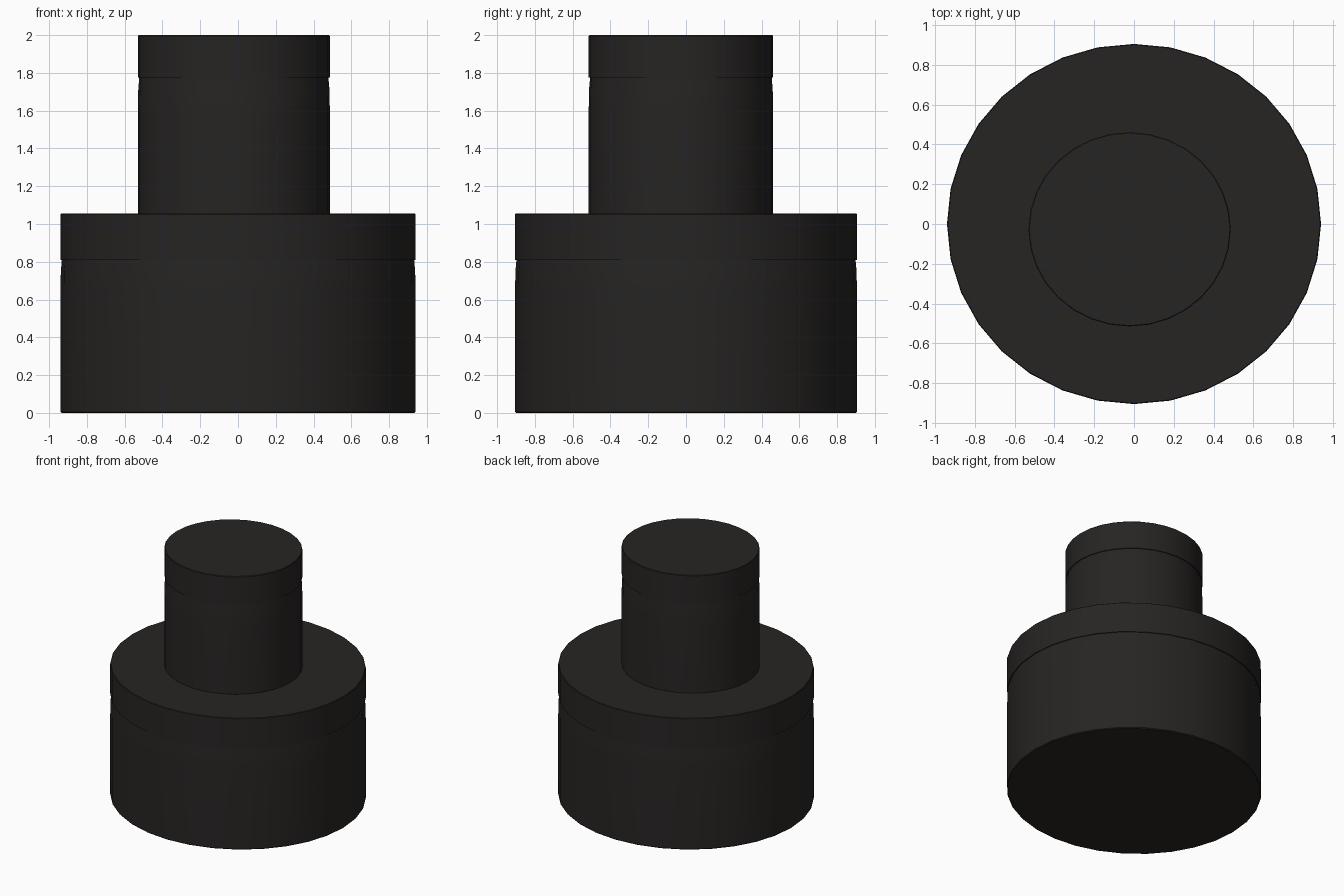
import bpy, math

if "Cube" in bpy.data.objects:
    bpy.data.objects.remove(bpy.data.objects["Cube"])

# Dark finish shared by both parts
dark = bpy.data.materials.new("dark_finish")
dark.diffuse_color = (0.02, 0.018, 0.017, 1)
dark.use_nodes = True
dark.node_tree.nodes["Principled BSDF"].inputs["Base Color"].default_value = dark.diffuse_color
SIDES = 32


def turned_part(name, profile, scale_xy, centre):
    """Closed elliptical turning; profile holds (inset from full radius, z)."""
    verts, faces = [], []
    for inset, z in profile:
        for i in range(SIDES):
            a = 2 * math.pi * i / SIDES
            verts.append((centre[0] + (scale_xy[0] - inset) * math.cos(a),
                          centre[1] + (scale_xy[1] - inset) * math.sin(a), z))
    for k in range(len(profile) - 1):
        for i in range(SIDES):
            j = (i + 1) % SIDES
            faces.append((k * SIDES + i, k * SIDES + j,
                          (k + 1) * SIDES + j, (k + 1) * SIDES + i))
    last = (len(profile) - 1) * SIDES
    faces.append(tuple(reversed(range(SIDES))))
    faces.append(tuple(range(last, last + SIDES)))
    mesh = bpy.data.meshes.new(name)
    mesh.from_pydata(verts, [], faces)
    mesh.materials.append(dark)
    obj = bpy.data.objects.new(name, mesh)
    bpy.context.collection.objects.link(obj)
    bpy.ops.object.select_all(action='DESELECT')
    obj.select_set(True)
    bpy.context.view_layer.objects.active = obj
    bpy.ops.object.shade_smooth_by_angle(angle=math.radians(30))
    return obj


def grooved_profile(bottom, groove, top):
    """Straight wall with a fine seam line under the upper band."""
    return [(0.006, bottom), (0, bottom + 0.006), (0, groove - 0.16),
            (0.002, groove - 0.06), (0.007, groove - 0.003),
            (0.007, groove), (0, groove), (0, top - 0.004), (0.004, top)]


# Wide lower drum
turned_part("base_drum", grooved_profile(0.0, 0.81, 1.055), (0.94, 0.905), (0, 0))
# Narrow upper drum, slightly off centre, seated on the base
turned_part("upper_drum", grooved_profile(1.05, 1.775, 2.0), (0.508, 0.488), (-0.022, -0.027))
